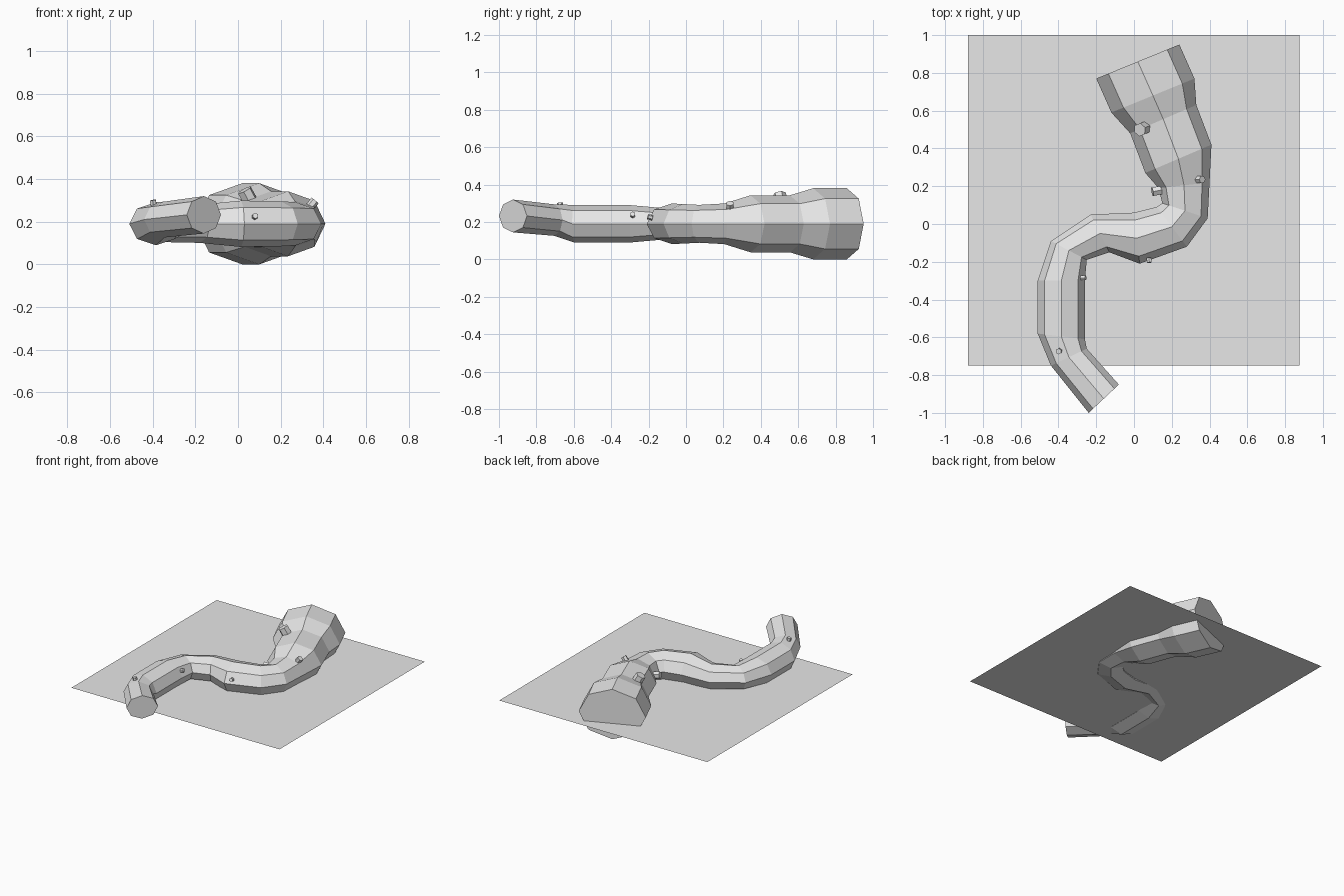
import bpy, bmesh, math
from mathutils import Vector

if "Cube" in bpy.data.objects:
    bpy.data.objects.remove(bpy.data.objects["Cube"])

bark = bpy.data.materials.new("light_grey")
bark.diffuse_color = (0.8, 0.8, 0.8, 1)
bark.use_nodes = True
bark.node_tree.nodes["Principled BSDF"].inputs["Base Color"].default_value = bark.diffuse_color


def finish(bm, name):
    me = bpy.data.meshes.new(name)
    bmesh.ops.recalc_face_normals(bm, faces=bm.faces)
    bm.to_mesh(me)
    bm.free()
    me.materials.append(bark)
    ob = bpy.data.objects.new(name, me)
    bpy.context.collection.objects.link(ob)
    return ob


# Winding branch: each ring is its two side points in plan and its centre height
rings = [
    (-0.20, 0.77, 0.24, 0.95, 0.19),
    (-0.12, 0.59, 0.32, 0.77, 0.19),
    (-0.02, 0.48, 0.33, 0.63, 0.19),
    (0.06, 0.27, 0.41, 0.42, 0.19),
    (0.13, 0.19, 0.40, 0.22, 0.19),
    (0.15, 0.11, 0.39, 0.03, 0.19),
    (0.12, 0.09, 0.28, -0.12, 0.19),
    (0.00, 0.06, 0.03, -0.21, 0.19),
    (-0.23, 0.05, -0.13, -0.15, 0.19),
    (-0.44, -0.09, -0.25, -0.19, 0.19),
    (-0.51, -0.30, -0.26, -0.30, 0.19),
    (-0.51, -0.58, -0.26, -0.61, 0.19),
    (-0.44, -0.75, -0.25, -0.66, 0.21),
    (-0.24, -1.00, -0.08, -0.85, 0.232),
]
SIDES = 8
bm = bmesh.new()
loops = []
for lx, ly, rx, ry, z in rings:
    centre = Vector(((lx + rx) / 2, (ly + ry) / 2, z))
    half = Vector(((rx - lx) / 2, (ry - ly) / 2, 0))
    up = Vector((0, 0, 0.8 * half.length))
    loops.append([bm.verts.new(centre + half * math.cos(a) + up * math.sin(a))
                  for a in (2 * math.pi * i / SIDES for i in range(SIDES))])
for a, b in zip(loops, loops[1:]):
    for i in range(SIDES):
        j = (i + 1) % SIDES
        bm.faces.new((a[i], a[j], b[j], b[i]))
bm.faces.new(loops[0])
bm.faces.new(loops[-1])
finish(bm, "branch")

# Small hexagonal knots standing off the bark: position, direction, radius
knots = [
    ((0.045, 0.505, 0.32), (-0.45, -0.18, 0.85), 0.036),
    ((0.12, 0.175, 0.20), (-1, -0.2, 0.2), 0.026),
    ((0.35, 0.235, 0.285), (0.6, 0, 0.75), 0.021),
    ((0.08, -0.192, 0.225), (0.15, -1, 0.25), 0.014),
    ((-0.268, -0.285, 0.238), (0.9, 0, 0.35), 0.014),
    ((-0.397, -0.673, 0.287), (-0.2, -0.1, 1), 0.016),
]
for n, (pos, direction, r) in enumerate(knots):
    bm = bmesh.new()
    bmesh.ops.create_cone(bm, cap_ends=True, segments=6, radius1=r, radius2=r, depth=r * 1.8)
    ob = finish(bm, f"knot_{n + 1}")
    ob.location = pos
    ob.rotation_euler = Vector(direction).to_track_quat('Z', 'Y').to_euler()

# Flat ground sheet cutting through the underside of the branch
bm = bmesh.new()
bm.faces.new([bm.verts.new((x, y, 0.12)) for x, y in
              ((-0.88, -0.75), (0.875, -0.75), (0.875, 1.0), (-0.88, 1.0))])
for f in bm.faces:
    f.normal_update()
finish(bm, "flat_sheet")
